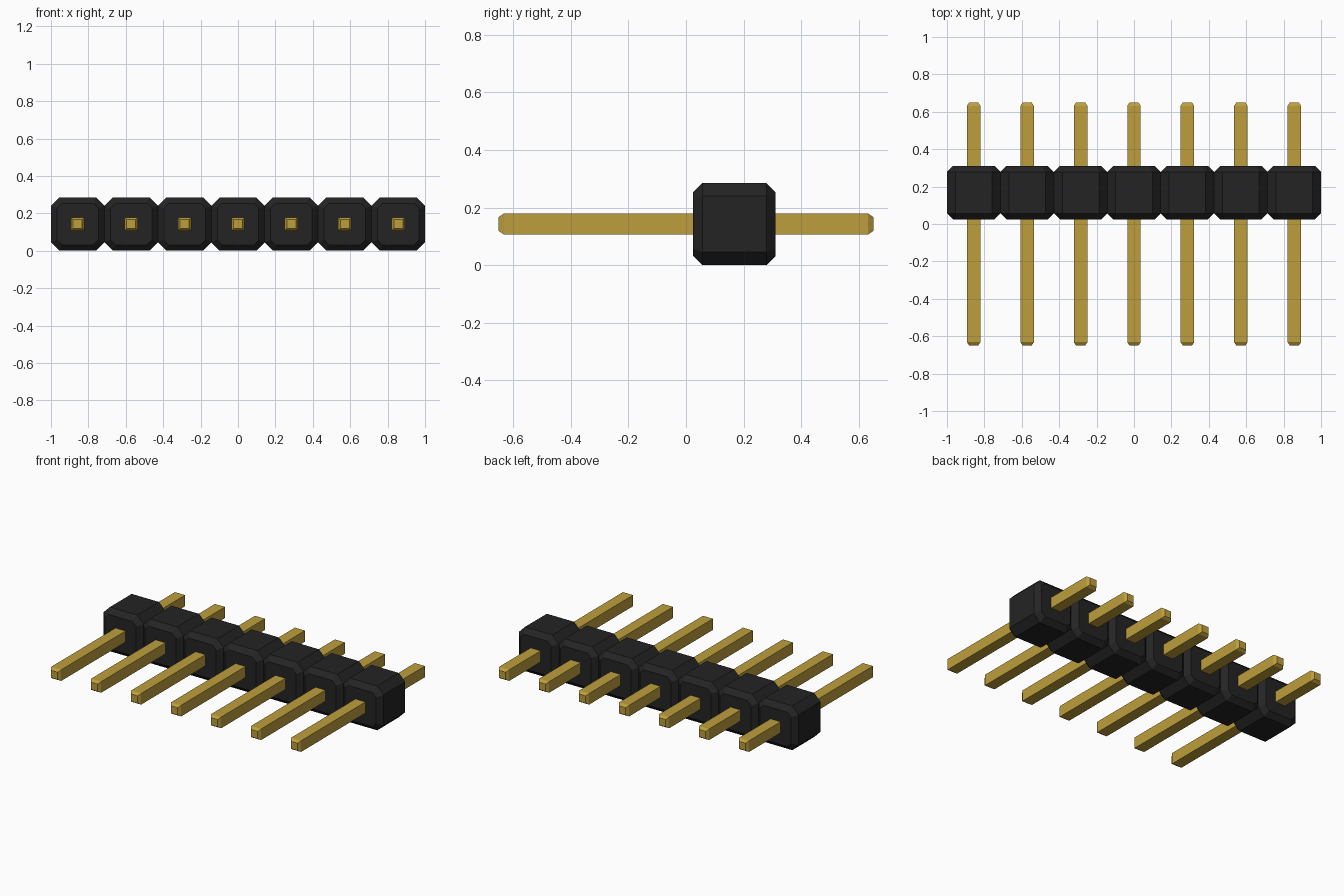
import bpy
import bmesh

cube = bpy.data.objects.get("Cube")
if cube:
    bpy.data.objects.remove(cube, do_unlink=True)

COUNT = 7
PITCH = 2 / COUNT
HALF = PITCH / 2          # half size of one housing block, also the centre height
CHAMFER = 0.045           # corner cut of the housing's octagonal section
PIN_HALF = 0.036


def make_material(name, color, metallic, roughness):
    mat = bpy.data.materials.new(name)
    mat.use_nodes = True
    mat.diffuse_color = color
    bsdf = mat.node_tree.nodes["Principled BSDF"]
    bsdf.inputs["Base Color"].default_value = color
    bsdf.inputs["Metallic"].default_value = metallic
    bsdf.inputs["Roughness"].default_value = roughness
    return mat


def square(half):
    return [(-half, -half), (half, -half), (half, half), (-half, half)]


def octagon(half, cut):
    a = half - cut
    return [(-a, -half), (a, -half), (half, -a), (half, a),
            (a, half), (-a, half), (-half, a), (-half, -a)]


def loft(bm, x, sections):
    """Skin (y, outline) sections along y, closed at both ends."""
    rings = [[bm.verts.new((x + px, y, HALF + pz)) for px, pz in outline]
             for y, outline in sections]
    for a, b in zip(rings, rings[1:]):
        for i in range(len(a)):
            j = (i + 1) % len(a)
            bm.faces.new((a[i], a[j], b[j], b[i]))
    bm.faces.new(rings[0])
    bm.faces.new(rings[-1])


def finish(name, bm, mat):
    bmesh.ops.recalc_face_normals(bm, faces=bm.faces)
    mesh = bpy.data.meshes.new(name)
    bm.to_mesh(mesh)
    bm.free()
    mesh.materials.append(mat)
    obj = bpy.data.objects.new(name, mesh)
    bpy.context.collection.objects.link(obj)


black = make_material("black plastic", (0.0175, 0.0175, 0.0175, 1), 0.0, 0.6)
gold = make_material("gold metal", (0.51, 0.345, 0.045, 1), 0.0, 0.4)
centres = [-1 + HALF + i * PITCH for i in range(COUNT)]

# Housing: row of chamfered blocks joined side to side
front, back, inset = 0.025, 0.025 + PITCH, 0.032
outer = octagon(HALF, CHAMFER)
inner = octagon(HALF - inset, CHAMFER - inset * 0.586)
bm = bmesh.new()
for x in centres:
    loft(bm, x, [(front, inner), (front + inset, outer),
                 (back - inset, outer), (back, inner)])
# Open the touching walls between neighbours and weld them
walls = [f for f in bm.faces
         if max(v.co.x for v in f.verts) - min(v.co.x for v in f.verts) < 1e-4
         and abs(f.calc_center_median().x) < 0.99]
bmesh.ops.delete(bm, geom=walls, context="FACES")
bmesh.ops.remove_doubles(bm, verts=bm.verts, dist=1e-4)
finish("housing", bm, black)

# Pins: square bars with tapered tips, running through the housing
LENGTH, TAPER = 0.65, 0.018
shaft, tip = square(PIN_HALF), square(PIN_HALF - 0.012)
for n, x in enumerate(centres, 1):
    bm = bmesh.new()
    loft(bm, x, [(-LENGTH, tip), (-LENGTH + TAPER, shaft),
                 (LENGTH - TAPER, shaft), (LENGTH, tip)])
    finish(f"pin_{n}", bm, gold)
